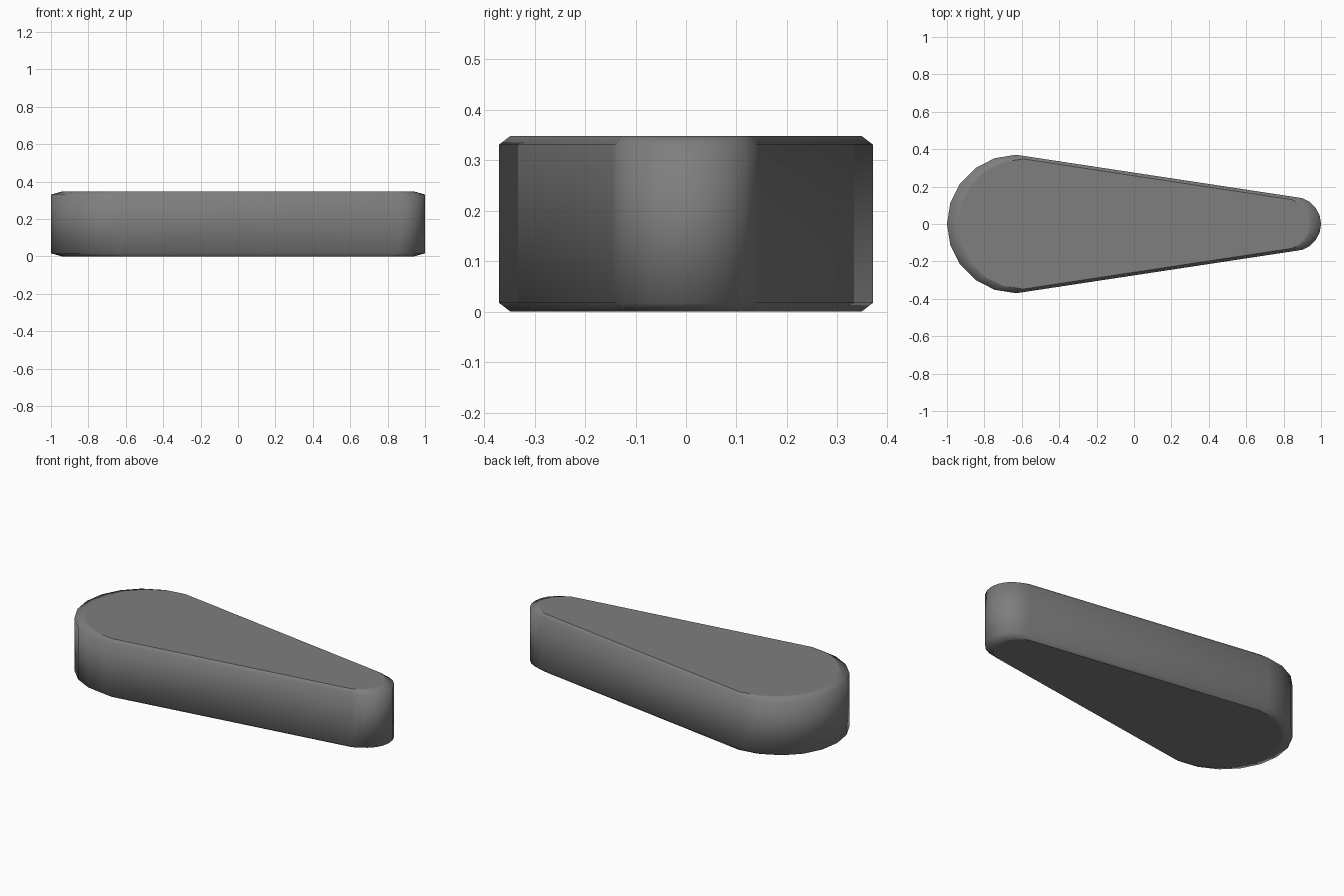
import bpy, bmesh
from math import sin, cos, pi

if "Cube" in bpy.data.objects:
    bpy.data.objects.remove(bpy.data.objects["Cube"])

HEIGHT, RIM, INSET = 0.348, 0.017, 0.94
BIG_R, SMALL_R, STEPS = 0.37, 0.145, 10


def arc(cx, r, start):
    """Half circle, counter-clockwise from the start angle."""
    return [(cx + r * cos(start + pi * i / STEPS), r * sin(start + pi * i / STEPS))
            for i in range(STEPS + 1)]


# Teardrop outline: large round end at -x, small round end at +x
outline = arc(-1 + BIG_R, BIG_R, pi / 2) + arc(1 - SMALL_R, SMALL_R, -pi / 2)

bm = bmesh.new()
levels = [(0, INSET), (RIM, 1), (HEIGHT - RIM, 1), (HEIGHT, INSET)]
rings = [[bm.verts.new((x * s, y * s, z)) for x, y in outline] for z, s in levels]

# Chamfered side wall
n = len(outline)
for low, high in zip(rings, rings[1:]):
    for i in range(n):
        j = (i + 1) % n
        bm.faces.new((low[i], low[j], high[j], high[i])).smooth = True

# Flat bottom and top
bm.faces.new(rings[0][::-1])
bm.faces.new(rings[-1])
bmesh.ops.recalc_face_normals(bm, faces=bm.faces)

mesh = bpy.data.meshes.new("tapered_body")
bm.to_mesh(mesh)
bm.free()

# Dark grey finish
dark = bpy.data.materials.new("dark_grey")
dark.diffuse_color = (0.21, 0.21, 0.21, 1)
dark.use_nodes = True
dark.node_tree.nodes["Principled BSDF"].inputs["Base Color"].default_value = dark.diffuse_color
mesh.materials.append(dark)
bpy.context.collection.objects.link(bpy.data.objects.new("tapered_body", mesh))
